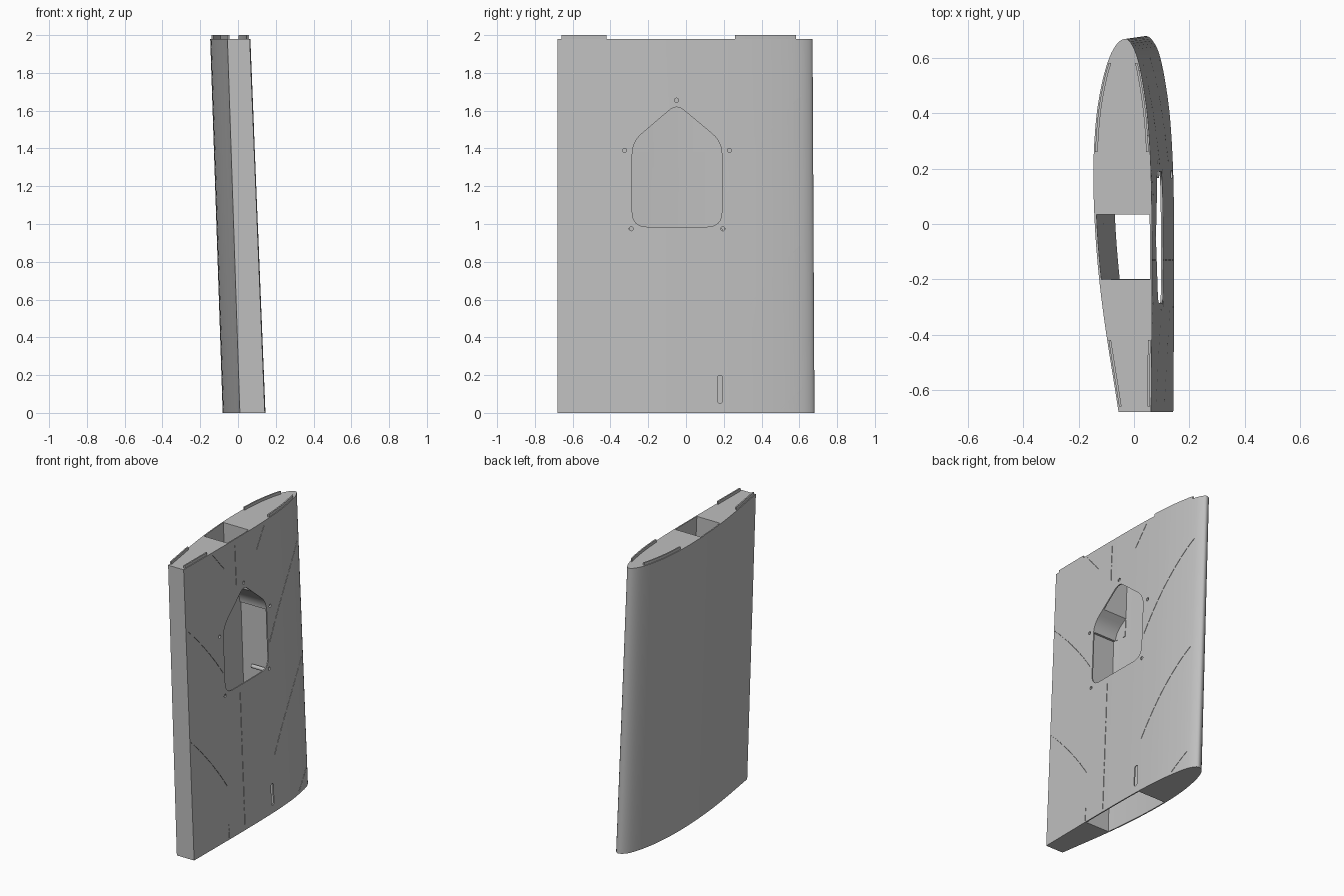
import bpy, bmesh, math
from mathutils import Vector

if "Cube" in bpy.data.objects:
    bpy.data.objects.remove(bpy.data.objects["Cube"])

TOP, TAIL, NOSE, SKIN = 1.98, -0.68, 0.67, 0.008

grey = bpy.data.materials.new("light grey plastic")
grey.use_nodes = True
colour = (0.52, 0.52, 0.52, 1)
grey.diffuse_color = colour
grey.node_tree.nodes["Principled BSDF"].inputs["Base Color"].default_value = colour

# Section outline at the top: (y, x) for the bulged and the flat side
BULGED = [(NOSE, -.03), (.65, -.063), (.6, -.09), (.5, -.118), (.38, -.137),
          (.2, -.147), (0, -.142), (-.2, -.126), (-.4, -.1), (TAIL, -.056)]
FLAT = [(NOSE, -.03), (.65, -.008), (.6, .013), (.5, .034), (.38, .05),
        (.2, .061), (0, .065), (-.3, .065), (TAIL, .062)]


def side_x(side, y, z):
    """x of one side of the leaning wing, smooth in the root of the nose distance."""
    knots = [(math.sqrt(max(0, NOSE - py)), px) for py, px in side]
    s = math.sqrt(max(0, NOSE - y))
    i = max(k for k in range(len(knots) - 1) if k == 0 or knots[k][0] <= s)
    last = len(knots) - 1

    def slope(k):
        a, b = knots[max(0, k - 1)], knots[min(last, k + 1)]
        return (b[1] - a[1]) / (b[0] - a[0])
    (s0, x0), (s1, x1) = knots[i], knots[i + 1]
    h = s1 - s0
    t = (s - s0) / h
    x = ((1 + 2 * t) * (1 - t) ** 2 * x0 + t * (1 - t) ** 2 * h * slope(i)
         + t * t * (3 - 2 * t) * x1 + t * t * (t - 1) * h * slope(i + 1))
    near_nose = min(1, s / 0.2)
    lean = 0.073 + near_nose * (0.007 if side is FLAT else -0.007)
    return x + lean * (1 - z / TOP)


def bulged(y, z, inset=0):
    return side_x(BULGED, y, z) + inset


def flat(y, z, inset=0):
    return side_x(FLAT, y, z) - inset


def skin_y(y, z):
    return y + (y - TAIL) * 0.0075 * (1 - z / TOP)


def add_prism(bm, rings):
    """Join two rings of equal length into a closed solid."""
    a, b = [[bm.verts.new(p) for p in ring] for ring in rings]
    n = len(a)
    bm.faces.new(a[::-1])
    bm.faces.new(b)
    for i in range(n):
        j = (i + 1) % n
        bm.faces.new((a[i], a[j], b[j], b[i]))


def finish(name, bm):
    bmesh.ops.recalc_face_normals(bm, faces=bm.faces)
    mesh = bpy.data.meshes.new(name)
    bm.to_mesh(mesh)
    bm.free()
    mesh.materials.append(grey)
    obj = bpy.data.objects.new(name, mesh)
    bpy.context.collection.objects.link(obj)
    return obj


def loft(name, y_range, z_range, left, right, steps=12):
    """Upright solid between two side curves, spaced more finely at the nose."""
    s0, s1 = [math.sqrt(NOSE - y) for y in y_range]
    ys = [NOSE - (s0 + (s1 - s0) * i / steps) ** 2 for i in range(steps + 1)]
    closed_nose = y_range[1] == NOSE
    rings = []
    for z in z_range:
        ring = [(left(y, z), skin_y(y, z), z) for y in ys]
        back = ys[::-1][1:] if closed_nose else ys[::-1]
        rings.append(ring + [(right(y, z), skin_y(y, z), z) for y in back])
    bm = bmesh.new()
    add_prism(bm, rings)
    return finish(name, bm)


def side_cutter(name, outlines, inner):
    """Solids with a (y, z) outline, from an inner surface out past the flat side."""
    bm = bmesh.new()
    for pts in outlines:
        add_prism(bm, [[(inner(y, z), y, z) for y, z in pts],
                       [(0.3, y, z) for y, z in pts]])
    return finish(name, bm)


def cut(target, cutter):
    cutter.hide_render = True
    mod = target.modifiers.new("cut", 'BOOLEAN')
    mod.operation, mod.solver, mod.object = 'DIFFERENCE', 'EXACT', cutter
    bpy.context.view_layer.objects.active = target
    bpy.ops.object.modifier_apply(modifier=mod.name)
    bpy.data.objects.remove(cutter)


def rounded(corners, radii, steps=6):
    pts = []
    for i, (c, r) in enumerate(zip(corners, radii)):
        c = Vector(c)
        a = c + (Vector(corners[i - 1]) - c).normalized() * r
        b = c + (Vector(corners[(i + 1) % len(corners)]) - c).normalized() * r
        for k in range(steps + 1):
            t = k / steps
            pts.append(tuple(a * (1 - t) ** 2 + c * 2 * t * (1 - t) + b * t * t))
    return pts


def stadium(y, z, r, length=0):
    """Circle, or an upright slot when it has a length."""
    n = 16
    return [(y + r * math.cos((i + .5) * math.tau / n),
             z + r * math.sin((i + .5) * math.tau / n) + (length / 2 if i < n / 2 else -length / 2))
            for i in range(n)]


def dashes(a, b, sag=0.0, count=9):
    """Thin strips along a bowed line."""
    a, b = Vector(a), Vector(b)
    across = Vector((a.y - b.y, b.x - a.x)).normalized()

    def at(t):
        return a.lerp(b, t) + across * sag * 4 * t * (1 - t)
    strips = []
    for i in range(count):
        p, q = at(i / count), at((i + 0.85) / count)
        w = Vector((p.y - q.y, q.x - p.x)).normalized() * 0.002
        strips.append([tuple(v) for v in (p - w, q - w, q + w, p + w)])
    return strips


# Wing body
body = loft("wing_panel", (TAIL, NOSE), (0, TOP), bulged, flat, 36)

# Hollow lower bay and the narrower duct through the top
def inner_left(y, z):
    return bulged(y, z, SKIN)


def inner_right(y, z):
    return flat(y, z, SKIN)


cut(body, loft("bay_cutter", (-0.3, 0.2), (-0.05, 1.38), inner_left, inner_right))
cut(body, loft("duct_cutter", (-0.2, 0.035), (1.3, 2.05), inner_left, inner_right))

# Five-sided hatch opening with rounded corners
hatch = rounded([(-.285, .985), (.19, .985), (.19, 1.435), (-.05, 1.635), (-.285, 1.435)],
                [.08, .08, .07, .05, .07])
cut(body, side_cutter("hatch_cutter", [hatch], lambda y, z: bulged(y, z, 0.009)))

# Screw holes round the hatch and the cable slot near the bottom
holes = [stadium(y, z, 0.011) for y, z in
         [(-.05, 1.655), (.23, 1.39), (-.325, 1.39), (-.29, .975), (.195, .975)]]
holes.append(stadium(0.18, 0.125, 0.014, 0.12))
cut(body, side_cutter("hole_cutter", holes, lambda y, z: flat(y, z, 0.03)))

# Fine rib grooves on the flat side
grooves = (dashes((-.13, .02), (-.13, .96), 0, 6) + dashes((-.13, 1.67), (-.13, 1.96), 0, 2)
           + dashes((-.67, .8), (-.3, .36), .015) + dashes((-.67, 1.56), (-.3, 1.13), .015)
           + dashes((.22, .38), (.62, .9), .025) + dashes((.21, 1.15), (.62, 1.69), .025)
           + dashes((-.37, 1.96), (-.25, 1.82), 0, 3) + dashes((.1, 1.82), (.2, 1.96), 0, 3)
           + dashes((.5, .02), (.62, .13), 0, 4) + dashes((-.3, .01), (-.3, .11), 0, 2))
cut(body, side_cutter("groove_cutter", grooves, lambda y, z: flat(y, z, 0.004)))

# Joining lips standing on the top
parts = [body]
for place, span in (("rear", (0.26, 0.583)), ("front", (-0.66, -0.42))):
    for label, face, sign in (("bulged", bulged, 1), ("flat", flat, 1)):
        parts.append(loft(f"{place}_{label}_lip", span, (TOP - 0.02, 2.0),
                          lambda y, z: face(y, TOP, 0.005),
                          lambda y, z: face(y, TOP, 0.014)))

# Screw post inside the bay
bpy.ops.mesh.primitive_cylinder_add(vertices=16, radius=0.013, depth=0.11,
                                    location=(0.035, 0.18, 0.968),
                                    rotation=(0, math.pi / 2, 0))
post = bpy.context.object
post.name = "screw_post"
post.data.materials.append(grey)
parts.append(post)

bpy.ops.object.select_all(action='DESELECT')
for obj in parts:
    obj.select_set(True)
bpy.context.view_layer.objects.active = body
bpy.ops.object.shade_smooth_by_angle(angle=math.radians(30))
